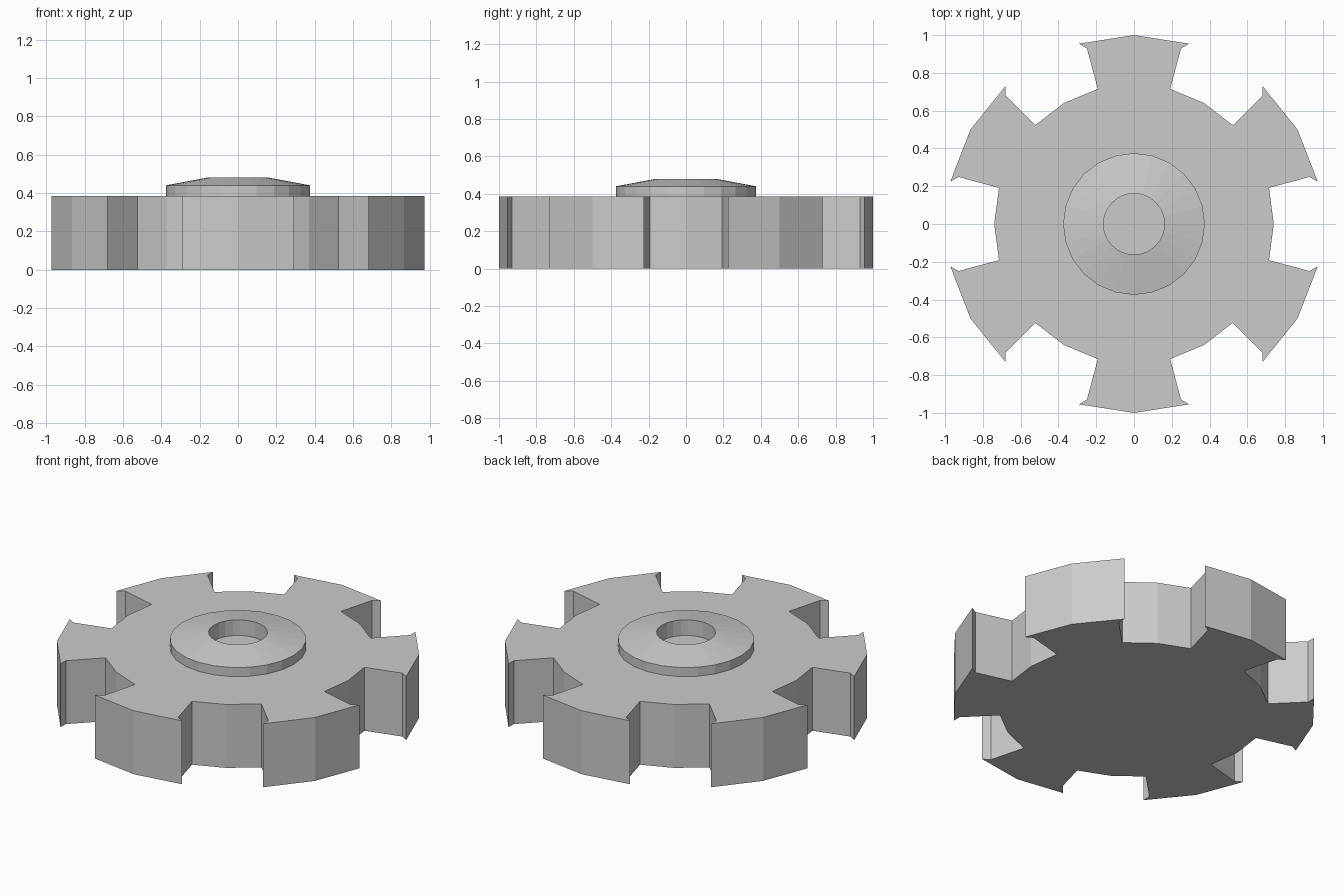
import bpy, bmesh
from math import radians, cos, sin, pi

if "Cube" in bpy.data.objects:
    bpy.data.objects.remove(bpy.data.objects["Cube"])

def make_object(name, bm):
    bmesh.ops.recalc_face_normals(bm, faces=bm.faces)
    mesh = bpy.data.meshes.new(name)
    bm.to_mesh(mesh)
    bm.free()
    obj = bpy.data.objects.new(name, mesh)
    bpy.context.collection.objects.link(obj)
    return obj

# Toothed wheel: one tooth outline (angle offset, radius) repeated six times
TOOTH = [(-30, 0.74), (-15, 0.74), (-15, 0.962), (-17, 0.998), (0, 1.0),
         (17, 0.998), (15, 0.962), (15, 0.74)]
THICKNESS = 0.385
bm = bmesh.new()
outline = []
for k in range(6):
    for offset, r in TOOTH:
        a = radians(30 + 60 * k + offset)
        outline.append(bm.verts.new((r * cos(a), r * sin(a), 0)))
base = bm.faces.new(outline)
ext = bmesh.ops.extrude_face_region(bm, geom=[base], use_keep_orig=True)
for v in ext["geom"]:
    if isinstance(v, bmesh.types.BMVert):
        v.co.z = THICKNESS
make_object("toothed_wheel", bm)

# Hub collar: revolved profile with a sloped top and a shallow central bore
PROFILE = [(0.375, 0.385), (0.375, 0.44), (0.162, 0.48), (0.162, 0.385)]
SIDES = 24
bm = bmesh.new()
rings = [[bm.verts.new((r * cos(2 * pi * i / SIDES), r * sin(2 * pi * i / SIDES), z))
          for i in range(SIDES)] for r, z in PROFILE]
for lower, upper in zip(rings, rings[1:]):
    for i in range(SIDES):
        j = (i + 1) % SIDES
        bm.faces.new((lower[i], lower[j], upper[j], upper[i]))
hub = make_object("hub_collar", bm)

# Make sure the open collar faces outward
bm = bmesh.new()
bm.from_mesh(hub.data)
bm.faces.ensure_lookup_table()
f = bm.faces[0]
if f.normal.dot(f.calc_center_median()) < 0:
    bmesh.ops.reverse_faces(bm, faces=bm.faces)
bm.to_mesh(hub.data)
bm.free()
